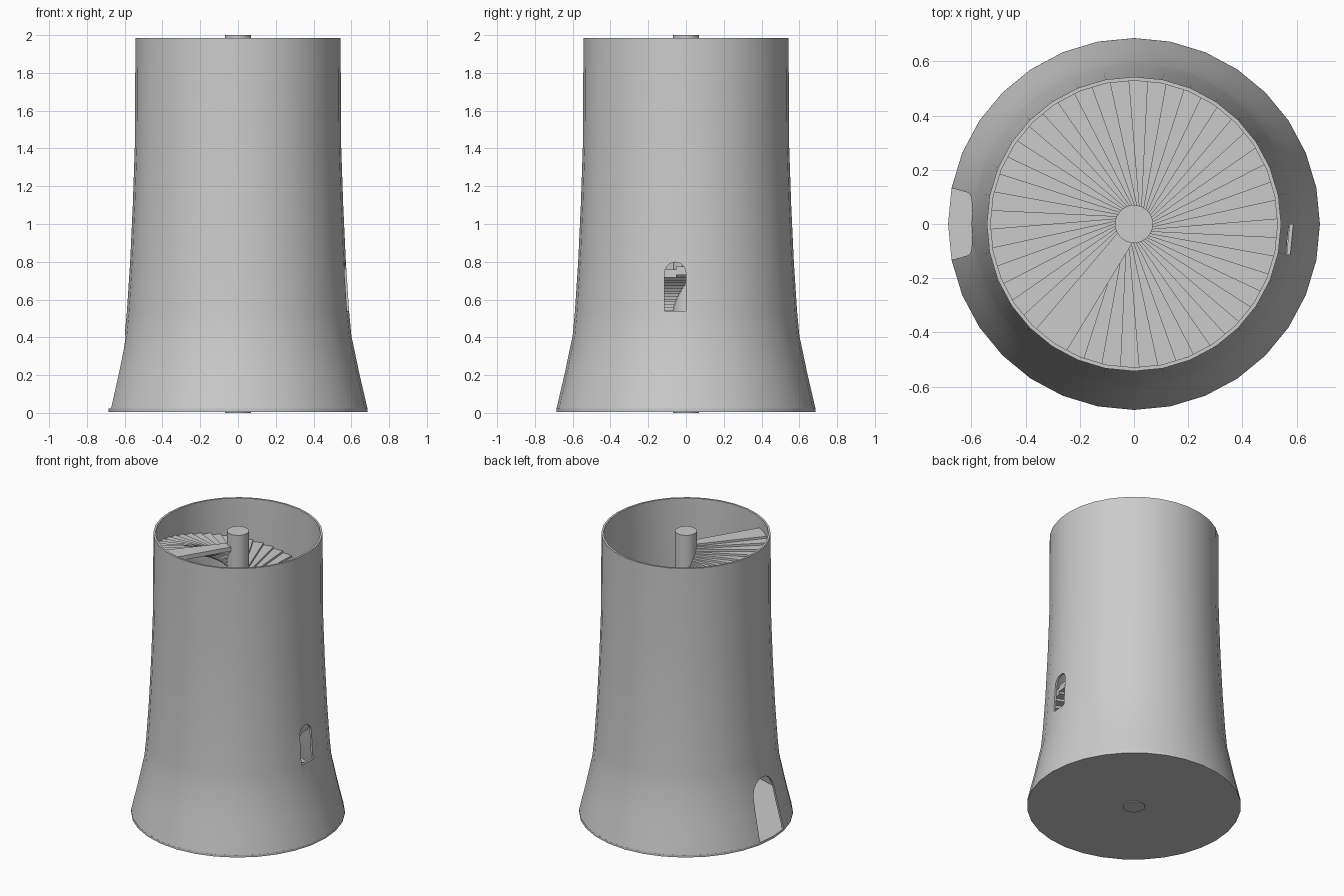
import bpy, bmesh
from math import sin, cos, pi, radians

if "Cube" in bpy.data.objects:
    bpy.data.objects.remove(bpy.data.objects["Cube"])

SIDES = 32


def make_object(name, verts, faces):
    mesh = bpy.data.meshes.new(name)
    mesh.from_pydata(verts, [], faces)
    bm = bmesh.new()
    bm.from_mesh(mesh)
    bmesh.ops.recalc_face_normals(bm, faces=bm.faces)
    bm.to_mesh(mesh)
    bm.free()
    ob = bpy.data.objects.new(name, mesh)
    bpy.context.collection.objects.link(ob)
    return ob


def activate(ob):
    bpy.ops.object.select_all(action='DESELECT')
    ob.select_set(True)
    bpy.context.view_layer.objects.active = ob


def smooth(ob):
    activate(ob)
    bpy.ops.object.shade_smooth_by_angle(angle=radians(30))


def ring(profile):
    """Revolve a closed (radius, z) loop around z."""
    n = len(profile)
    verts = [(r * cos(2 * pi * i / SIDES), r * sin(2 * pi * i / SIDES), z)
             for i in range(SIDES) for r, z in profile]
    faces = []
    for i in range(SIDES):
        j = (i + 1) % SIDES
        for k in range(n):
            m = (k + 1) % n
            faces.append((i * n + k, j * n + k, j * n + m, i * n + m))
    return verts, faces


def prism_x(name, outline, x0, x1):
    """Extrude a (y, z) outline along x."""
    n = len(outline)
    verts = [(x, y, z) for x in (x0, x1) for y, z in outline]
    faces = [tuple(range(n)), tuple(range(n, 2 * n))]
    faces += [(k, (k + 1) % n, n + (k + 1) % n, n + k) for k in range(n)]
    return make_object(name, verts, faces)


def arch(yc, z0, half_base, half_top, spring, top, seg=10):
    pts = [(yc - half_base, z0), (yc + half_base, z0)]
    for k in range(seg + 1):
        a = pi * k / seg
        pts.append((yc + half_top * cos(a), spring + (top - spring) * sin(a)))
    return pts


def cylinder(name, radius, z0, z1):
    bpy.ops.mesh.primitive_cylinder_add(vertices=SIDES, radius=radius, depth=z1 - z0,
                                        location=(0, 0, (z0 + z1) / 2))
    ob = bpy.context.object
    ob.name = name
    smooth(ob)
    return ob


# Hollow flared wall
outer = [(0.686, 0.02), (0.642, 0.21), (0.6, 0.41), (0.588, 0.54), (0.571, 0.8),
         (0.557, 1.1), (0.546, 1.42), (0.543, 1.985)]
inner = [(r - 0.014, z) for r, z in reversed(outer)]
wall = make_object("tower_wall", *ring(outer + inner))

# Door on the left, small window on the right
cutters = [prism_x("door_cutter", arch(0, 0.0, 0.134, 0.115, 0.30, 0.415), -0.9, -0.3),
           prism_x("window_cutter", arch(-0.057, 0.54, 0.056, 0.056, 0.742, 0.798), 0.3, 0.9)]
for cutter in cutters:
    mod = wall.modifiers.new("opening", 'BOOLEAN')
    mod.operation = 'DIFFERENCE'
    mod.solver = 'EXACT'
    mod.object = cutter
    activate(wall)
    bpy.ops.object.modifier_apply(modifier=mod.name)
    bpy.data.objects.remove(cutter)
smooth(wall)

# Floor and central column
cylinder("floor", 0.686, 0.006, 0.022)
cylinder("column", 0.07, 0.0, 2.0)

# Spiral stair: overlapping slab treads, rising anticlockwise
STEP, TURN_RISE, TOP_Z, THICK = 7.5, 0.69, 1.91, 0.03
rise = TURN_RISE * STEP / 360
count = int((TOP_Z - 0.04) / rise)
verts, faces = [], []
for i in range(count):
    end = 242 - i * STEP
    top = TOP_Z - i * rise
    start = end - 2 * STEP
    plan = [(0.066, start - 20), (0.535, start), (0.537, (start + end) / 2),
            (0.535, end), (0.066, end + 25)]
    b, n = len(verts), len(plan)
    for z in (top - THICK, top):
        verts += [(r * cos(radians(a)), r * sin(radians(a)), z) for r, a in plan]
    faces += [tuple(range(b, b + n)), tuple(range(b + n, b + 2 * n))]
    faces += [(b + k, b + (k + 1) % n, b + n + (k + 1) % n, b + n + k) for k in range(n)]
make_object("spiral_stair", verts, faces)
